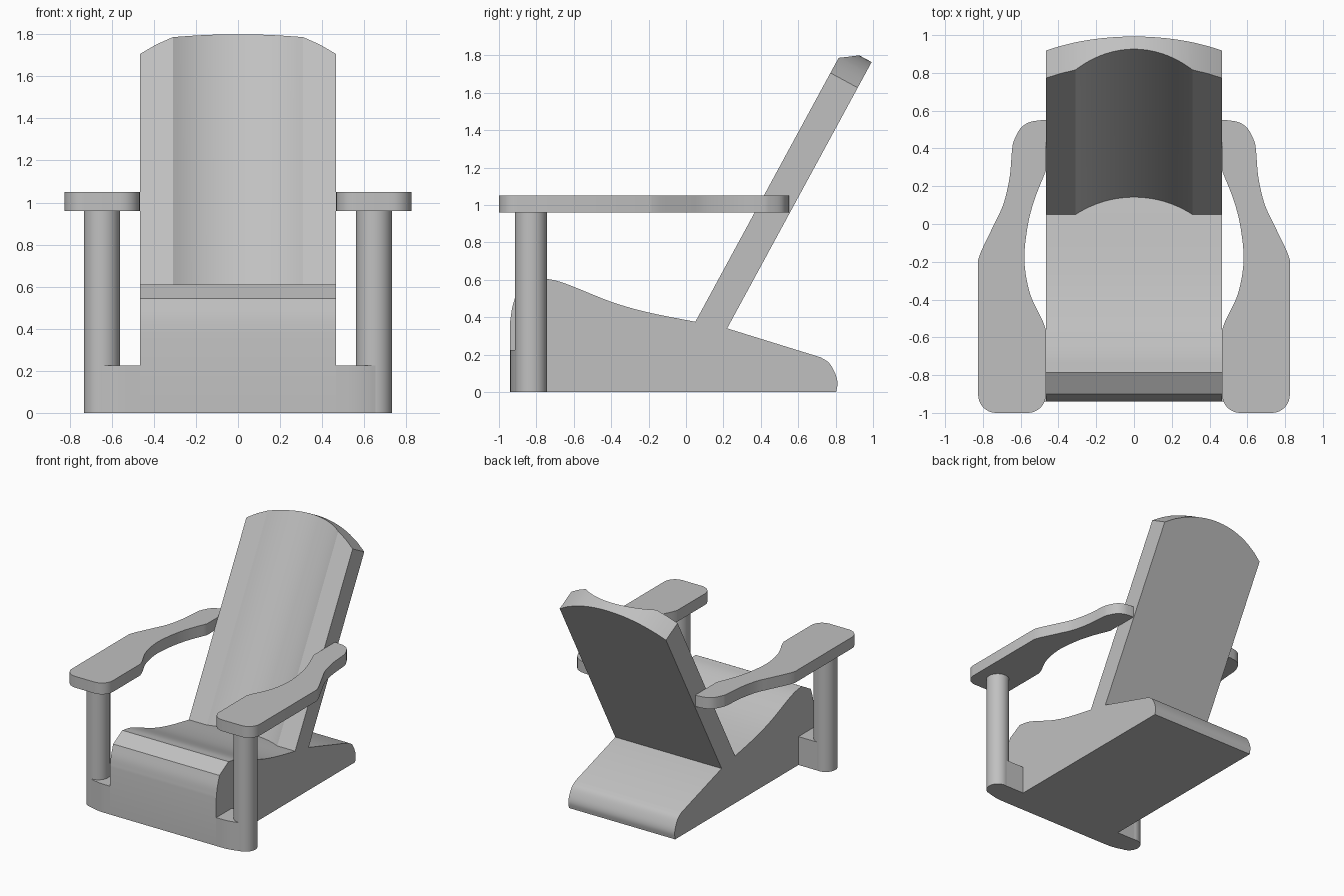
import bpy
import bmesh
import math
from mathutils import Vector

cube = bpy.data.objects.get("Cube")
if cube:
    bpy.data.objects.remove(cube, do_unlink=True)

GREY = 0.53
HALF = 0.467            # half width of seat and backrest

paint = bpy.data.materials.new("light grey")
paint.use_nodes = True
paint.diffuse_color = (GREY, GREY, GREY, 1)
bsdf = next(n for n in paint.node_tree.nodes if n.type == "BSDF_PRINCIPLED")
bsdf.inputs["Base Color"].default_value = (GREY, GREY, GREY, 1)


def finish(name, bm):
    """Turn a bmesh into a shaded, painted object."""
    bmesh.ops.recalc_face_normals(bm, faces=bm.faces)
    mesh = bpy.data.meshes.new(name)
    bm.to_mesh(mesh)
    bm.free()
    mesh.materials.append(paint)
    obj = bpy.data.objects.new(name, mesh)
    bpy.context.collection.objects.link(obj)
    bpy.ops.object.select_all(action="DESELECT")
    obj.select_set(True)
    bpy.context.view_layer.objects.active = obj
    bpy.ops.object.shade_smooth_by_angle(angle=math.radians(26))
    return obj


def prism(name, points, direction):
    """Extrude a closed outline of 3D points."""
    bm = bmesh.new()
    face = bm.faces.new([bm.verts.new(p) for p in points])
    new = bmesh.ops.extrude_face_region(bm, geom=[face], use_keep_orig=True)["geom"]
    moved = [v for v in new if isinstance(v, bmesh.types.BMVert)]
    bmesh.ops.translate(bm, verts=moved, vec=Vector(direction))
    return finish(name, bm)


def smooth(points, steps=5):
    """Smooth open curve through the given 2D points."""
    p = [Vector(q) for q in points]
    p = [2 * p[0] - p[1]] + p + [2 * p[-1] - p[-2]]
    out = []
    for a, b, c, d in zip(p, p[1:], p[2:], p[3:]):
        for i in range(steps):
            t = i / steps
            out.append(0.5 * (2 * b + (c - a) * t + (2 * a - 5 * b + 4 * c - d) * t ** 2
                              + (3 * b - a - 3 * c + d) * t ** 3))
    return out + [p[-2]]


def corner(cx, cy, r, start, end, n=8):
    """Arc of a rounded corner, angles in degrees."""
    angles = [math.radians(start + (end - start) * i / n) for i in range(n + 1)]
    return [Vector((cx + r * math.cos(a), cy + r * math.sin(a))) for a in angles]


# Seat: side profile with rolled front, dished top and sloping tail
front_roll = smooth([(-0.94, 0.38), (-0.927, 0.46), (-0.9, 0.545)])
dish = smooth([(-0.785, 0.61), (-0.66, 0.585), (-0.4, 0.482), (-0.2, 0.425), (0.05, 0.375)])
tail = smooth([(0.72, 0.185), (0.765, 0.155), (0.797, 0.1), (0.81, 0.05), (0.803, 0)])
profile = [(-0.94, 0)] + front_roll + dish + [(0.22, 0.34)] + tail
prism("seat", [(-HALF, y, z) for y, z in profile], (2 * HALF, 0, 0))

# Backrest: leaning slab, hollowed front, arched top
foot = Vector((0, 0.05, 0.375))
up = Vector((0, 0.477, 0.879))
rear = Vector((0, 0.879, -0.477))
THICK, HOLLOW, EDGE, ARCH = 0.166, 0.09, 0.31, 0.777


def hollow_depth(x):
    radius = (EDGE ** 2 + HOLLOW ** 2) / (2 * HOLLOW)
    if abs(x) >= EDGE:
        return 0
    return math.sqrt(radius ** 2 - x ** 2) - radius + HOLLOW


def slab_point(x, depth, top):
    length = 1.67 - ARCH + math.sqrt(ARCH ** 2 - x ** 2) if top else 0.3 * depth
    return foot + Vector((x, 0, 0)) + rear * depth + up * length


N = 24
xs = [-HALF, -0.39] + [EDGE * (2 * i / N - 1) for i in range(N + 1)] + [0.39, HALF]
bm = bmesh.new()
rings = []
for x in xs:
    d = hollow_depth(x)
    rings.append([bm.verts.new(slab_point(x, *c)) for c in
                  ((d, False), (d, True), (THICK, True), (THICK, False))])
for a, b in zip(rings, rings[1:]):
    for i in range(4):
        j = (i + 1) % 4
        bm.faces.new((a[i], a[j], b[j], b[i]))
bm.faces.new(rings[0])
bm.faces.new(rings[-1])
finish("backrest", bm)

# Armrest outline: rounded front paddle, waisted rear, scooped inner edge
inner = smooth([(HALF, 0.28), (0.53, 0.12), (0.566, -0.03), (0.58, -0.2),
                (0.55, -0.37), (0.485, -0.51), (HALF, -0.56)])
outer = smooth([(0.825, -0.19), (0.805, -0.135), (0.735, 0.01), (0.69, 0.11),
                (0.658, 0.25), (0.645, 0.4), (0.632, 0.45), (0.598, 0.51),
                (0.55, 0.54), (0.49, 0.55)])
arm = (inner + corner(HALF + 0.095, -0.905, 0.095, 180, 270)
       + corner(0.73, -0.905, 0.095, 270, 360) + outer + [Vector((HALF, 0.55))])

# Foot block joining seat and post
POST = (0.647, -0.829)
RADIUS = 0.086
block = ([Vector((HALF, -0.745))] + smooth([(HALF, -0.94), (0.55, -0.938), (0.62, -0.925), (0.68, -0.905)])
         + [Vector(POST), Vector((POST[0], -0.745))])

for side, s in (("left", 1), ("right", -1)):
    prism(side + "_armrest", [(s * x, y, 0.96) for x, y in arm], (0, 0, 0.09))
    prism(side + "_foot_block", [(s * x, y, 0) for x, y in block], (0, 0, 0.225))
    post = corner(*POST, RADIUS, 0, 360, 40)[:-1]
    prism(side + "_post", [(s * x, y, 0) for x, y in post], (0, 0, 0.96))
